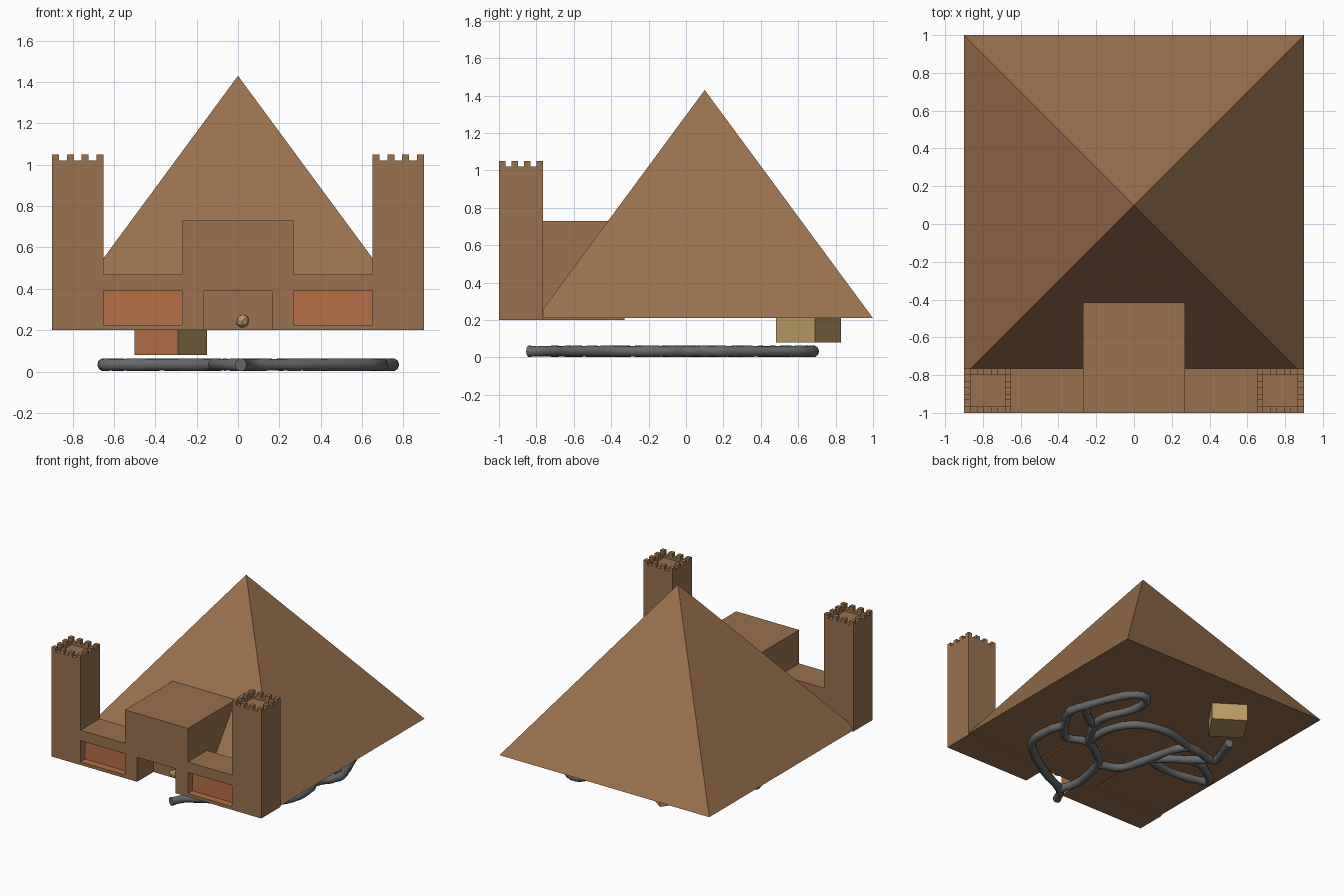
import bpy, bmesh, math, random
from mathutils import Vector, Matrix

if "Cube" in bpy.data.objects:
    bpy.data.objects.remove(bpy.data.objects["Cube"])

random.seed(4)


def material(name, color):
    m = bpy.data.materials.new(name)
    m.diffuse_color = (*color, 1)
    m.use_nodes = True
    m.node_tree.nodes["Principled BSDF"].inputs["Base Color"].default_value = m.diffuse_color
    return m


BROWN = material("sandstone brown", (0.328, 0.165, 0.074))
ORANGE = material("clay orange", (0.468, 0.162, 0.061))
TAN = material("pale tan", (0.515, 0.328, 0.127))
GREY = material("tunnel grey", (0.135, 0.138, 0.142))


def finish(name, bm, *mats):
    me = bpy.data.meshes.new(name)
    bmesh.ops.recalc_face_normals(bm, faces=bm.faces)
    bm.to_mesh(me)
    bm.free()
    for m in mats:
        me.materials.append(m)
    ob = bpy.data.objects.new(name, me)
    bpy.context.collection.objects.link(ob)
    return ob


def add_box(bm, x0, x1, y0, y1, z0, z1):
    size = Matrix.Diagonal((x1 - x0, y1 - y0, z1 - z0, 1))
    mid = Matrix.Translation(((x0 + x1) / 2, (y0 + y1) / 2, (z0 + z1) / 2))
    return bmesh.ops.create_cube(bm, size=1, matrix=mid @ size)["verts"]


def boxes(name, mat, items):
    bm = bmesh.new()
    for b in items:
        add_box(bm, *b)
    return finish(name, bm, mat)


# Pyramid
bm = bmesh.new()
bmesh.ops.create_cone(bm, cap_ends=True, segments=4, radius1=0.9 * math.sqrt(2), radius2=0, depth=1.22,
                      matrix=Matrix.Translation((0, 0.1, 0.82)) @ Matrix.Rotation(math.pi / 4, 4, 'Z'))
bmesh.ops.remove_doubles(bm, verts=bm.verts, dist=1e-5)
finish("pyramid", bm, BROWN)

# Entrance block with open door recess
boxes("entrance_block", BROWN, [
    (-0.27, 0.27, -1, -0.33, 0.39, 0.73),
    (-0.27, -0.165, -1, -0.33, 0.2, 0.39),
    (0.165, 0.27, -1, -0.33, 0.2, 0.39),
    (-0.165, 0.165, -0.8, -0.33, 0.2, 0.39)])

# Towers with battlements, side walls and recessed panels
FRONT, BACK = -1.0, -0.765
T = 0.034
for side, s in (("left", -1), ("right", 1)):
    def span(a, b):
        return (min(s * a, s * b), max(s * a, s * b))
    x0, x1 = span(0.65, 0.9)
    parts = [(x0, x1, FRONT, BACK, 0.2, 1.0),
             (x0, x1, FRONT, FRONT + T, 1.0, 1.02), (x0, x1, BACK - T, BACK, 1.0, 1.02),
             (x0, x0 + T, FRONT + T, BACK - T, 1.0, 1.02), (x1 - T, x1, FRONT + T, BACK - T, 1.0, 1.02)]
    for i in range(4):
        for j in range(4):
            if i in (0, 3) or j in (0, 3):
                px = x0 + i * (x1 - x0 - T) / 3
                py = FRONT + j * (BACK - FRONT - T) / 3
                parts.append((px, px + T, py, py + T, 1.02, 1.05))
    boxes(side + "_tower", BROWN, parts)

    w = span(0.27, 0.65)
    boxes(side + "_wall", BROWN, [
        (*w, FRONT, BACK, 0.2, 0.225), (*w, FRONT, BACK, 0.39, 0.47),
        (*w, FRONT + 0.055, BACK, 0.225, 0.39)])

    bm = bmesh.new()
    add_box(bm, w[0] + 0.002, w[1] - 0.002, FRONT + 0.001, FRONT + 0.053, 0.227, 0.388)
    bm.normal_update()
    bmesh.ops.delete(bm, geom=[f for f in bm.faces if f.normal.y < -0.9], context='FACES_ONLY')
    panel = finish(side + "_panel_lining", bm, ORANGE)
    panel.data.flip_normals()

# Boulder at the back of the doorway
bm = bmesh.new()
bmesh.ops.create_icosphere(bm, subdivisions=2, radius=0.031,
                           matrix=Matrix.Translation((0.022, -0.82, 0.245)))
for v in bm.verts:
    v.co += Vector([random.uniform(-0.003, 0.003) for _ in range(3)])
finish("door_boulder", bm, TAN)

# Turned chamber below the pyramid, with one orange face
bm = bmesh.new()
add_box(bm, -0.126, 0.126, -0.126, 0.126, -0.066, 0.066)
bmesh.ops.transform(bm, verts=bm.verts,
                    matrix=Matrix.Translation((-0.325, 0.655, 0.146)) @ Matrix.Rotation(math.radians(56.3), 4, 'Z'))
bm.normal_update()
for f in bm.faces:
    f.material_index = int(f.normal.x < -0.3 and f.normal.y < -0.3)
finish("chamber", bm, TAN, ORANGE)

# Winding tunnels
E, M, O, A = (0.66, 0.01), (0.37, -0.07), (0.11, -0.27), (0.09, -0.72)
G, L, W, U = (0.71, 0.32), (0.485, 0.14), (-0.12, 0.02), (-0.32, 0.33)
C, D = (-0.3, 0.16), (-0.495, 0.31)
paths = [
    [(0.013, -0.84), A, (0.36, -0.58), (0.66, -0.35), (0.69, -0.12), E, (0.745, 0.17), G,
     (0.6, 0.59), (0.5, 0.68), (0.42, 0.64), (0.42, 0.48), (0.5, 0.29), L, M],
    [G, (0.6, 0.2), L],
    [E, (0.53, -0.12), M, (0.23, -0.15), O, (0.05, -0.54), A],
    [M, (0.37, 0.16), (0.26, 0.34), (0.03, 0.4), (-0.23, 0.34), U, D, (-0.416, 0.56)],
    [O, (-0.05, -0.2), W, (-0.165, 0.22), (-0.23, 0.34)],
    [W, (-0.32, -0.02), (-0.53, 0.0), (-0.65, 0.06), (-0.465, 0.19), C, W],
    [C, D]]


def smooth_path(pts, steps=6):
    p = [Vector(q) for q in pts]
    p = [2 * p[0] - p[1]] + p + [2 * p[-1] - p[-2]]
    out = []
    for a, b, c, d in zip(p, p[1:], p[2:], p[3:]):
        for k in range(steps):
            t = k / steps
            out.append(0.5 * (2 * b + (c - a) * t + (2 * a - 5 * b + 4 * c - d) * t * t
                              + (3 * b - a - 3 * c + d) * t ** 3))
    return out + [p[-2]]


cu = bpy.data.curves.new("tunnels", 'CURVE')
cu.dimensions = '3D'
cu.bevel_depth = 0.03
cu.bevel_resolution = 3
cu.use_fill_caps = True
cu.materials.append(GREY)
for path in paths:
    pts = smooth_path(path)
    sp = cu.splines.new('POLY')
    sp.points.add(len(pts) - 1)
    for q, co in zip(sp.points, pts):
        q.co = (co.x, co.y, 0.033, 1)
        q.radius = random.uniform(0.92, 1.08)
    sp.use_smooth = True
tunnels = bpy.data.objects.new("tunnels", cu)
bpy.context.collection.objects.link(tunnels)
